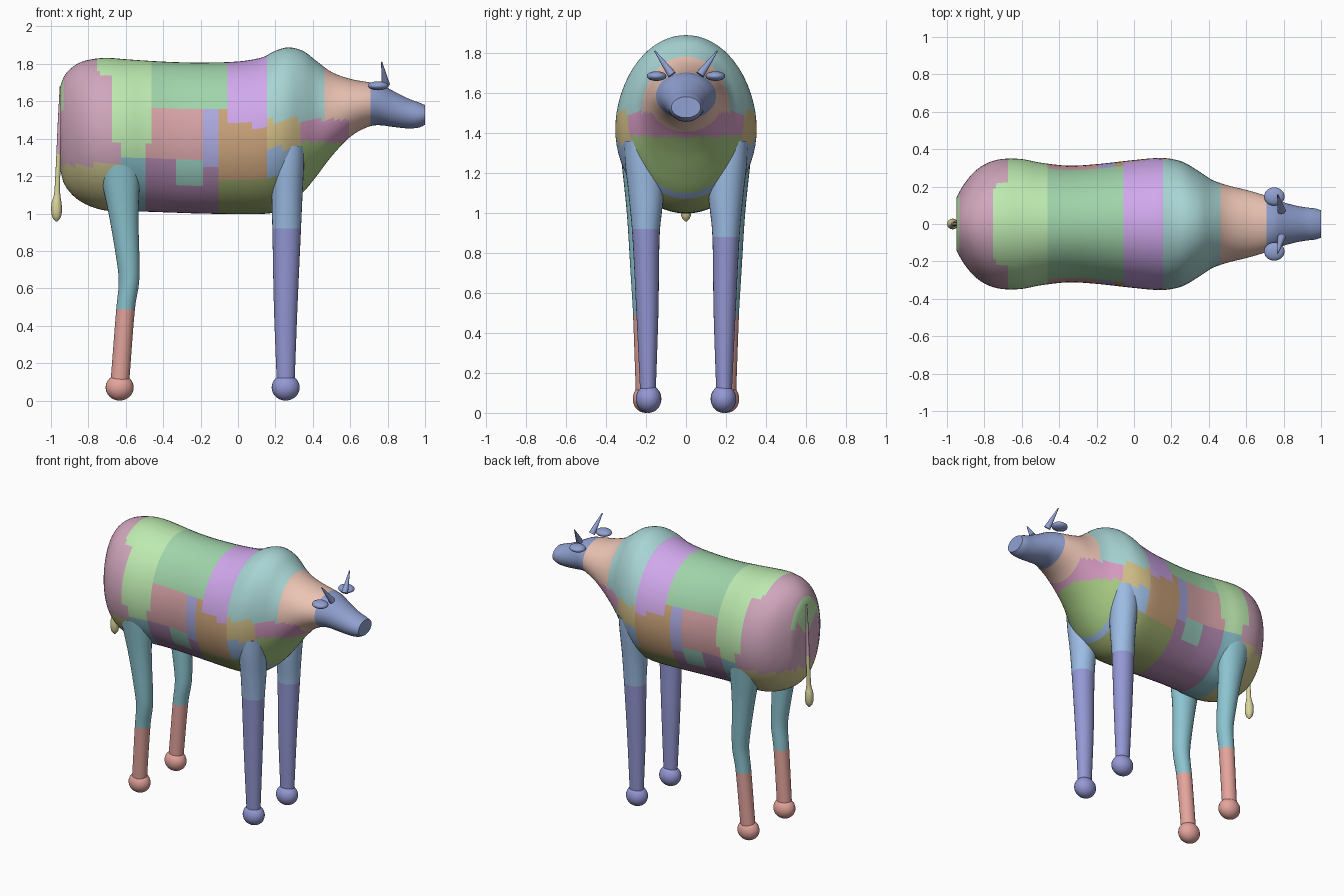
import bpy, bmesh, math
from mathutils import Vector, Matrix

if "Cube" in bpy.data.objects:
    bpy.data.objects.remove(bpy.data.objects["Cube"])

MATS = {}


def material(hexcol):
    if hexcol not in MATS:
        rgb = [int(hexcol[i:i + 2], 16) / 255 for i in (0, 2, 4)]
        m = bpy.data.materials.new("colour_" + hexcol)
        m.diffuse_color = [((c + 0.055) / 1.055) ** 2.4 for c in rgb] + [1]
        m.use_nodes = True
        m.node_tree.nodes["Principled BSDF"].inputs["Base Color"].default_value = m.diffuse_color
        MATS[hexcol] = m
    return MATS[hexcol]


def finish(bm, name, colour):
    """Turn a bmesh into a smooth object, painting each face by colour(centre)."""
    bmesh.ops.recalc_face_normals(bm, faces=bm.faces[:])
    me = bpy.data.meshes.new(name)
    slots = []
    for f in bm.faces:
        c = colour(f.calc_center_median())
        if c not in slots:
            slots.append(c)
            me.materials.append(material(c))
        f.material_index = slots.index(c)
    bm.to_mesh(me)
    bm.free()
    ob = bpy.data.objects.new(name, me)
    bpy.context.collection.objects.link(ob)
    bpy.ops.object.select_all(action='DESELECT')
    ob.select_set(True)
    bpy.context.view_layer.objects.active = ob
    bpy.ops.object.shade_smooth_by_angle(angle=math.radians(40))
    return ob


def loft(bm, rings):
    """Skin closed rings of points; cap both ends with fans."""
    vs = [[bm.verts.new(p) for p in r] for r in rings]
    n = len(vs[0])
    for a, b in zip(vs, vs[1:]):
        for i in range(n):
            j = (i + 1) % n
            bm.faces.new((a[i], a[j], b[j], b[i]))
    caps = [bm.faces.new(vs[0]), bm.faces.new(vs[-1])]
    bmesh.ops.poke(bm, faces=caps)


def sample(keys, t):
    """Smooth curve through rows (position, value, value, ...)."""
    i = 0
    while i < len(keys) - 2 and t > keys[i + 1][0]:
        i += 1
    a, b = keys[i], keys[i + 1]
    p, q = keys[max(i - 1, 0)], keys[min(i + 2, len(keys) - 1)]
    h = b[0] - a[0]
    u = (t - a[0]) / h
    out = []
    for k in range(1, len(a)):
        m0 = (b[k] - p[k]) / (b[0] - p[0]) * h
        m1 = (q[k] - a[k]) / (q[0] - a[0]) * h
        out.append((2*u**3 - 3*u**2 + 1) * a[k] + (u**3 - 2*u**2 + u) * m0
                   + (3*u**2 - 2*u**3) * b[k] + (u**3 - u**2) * m1)
    return out


def circle(n):
    return [(math.cos(2 * math.pi * i / n), math.sin(2 * math.pi * i / n)) for i in range(n)]


def ball(bm, centre, radii, rot=Matrix()):
    bmesh.ops.create_uvsphere(bm, u_segments=24, v_segments=16, radius=1,
                              matrix=Matrix.Translation(centre) @ rot @ Matrix.Diagonal((*radii, 1)))


# Body, neck and head: x, top, underside, half width
BODY = [(-.95, 1.68, 1.23, .14), (-.935, 1.725, 1.17, .17), (-.90, 1.77, 1.115, .225),
        (-.85, 1.805, 1.07, .283), (-.78, 1.825, 1.035, .328), (-.70, 1.832, 1.015, .348),
        (-.60, 1.825, 1.01, .347), (-.50, 1.818, 1.01, .328), (-.35, 1.81, 1.005, .312),
        (-.20, 1.807, 1.0, .32), (0, 1.813, .997, .342), (.13, 1.835, .998, .353),
        (.20, 1.87, 1.008, .348), (.27, 1.888, 1.045, .328), (.35, 1.868, 1.115, .28),
        (.42, 1.815, 1.20, .235), (.50, 1.757, 1.305, .207), (.60, 1.72, 1.41, .182),
        (.70, 1.702, 1.465, .153), (.76, 1.692, 1.472, .13), (.83, 1.655, 1.463, .107),
        (.91, 1.615, 1.455, .09), (.97, 1.593, 1.46, .083), (1.0, 1.58, 1.475, .073)]

# Painted areas: x range, z range, colour (first match wins)
AREAS = [(-1, -.94, 1.55, 2, 'b6e3a8'), (-1, -.62, 0, 1.26, 'cfc890'),
         (-1, -.75, 1.26, 2, 'd0a6bc'), (-1, -.67, 1.26, 1.75, 'd0a6bc'),
         (-1, -.62, 1.26, 1.38, 'd0a6bc'), (-.75, -.5, 1.3, 1.38, 'bdeab0'),
         (-.75, -.46, 1.38, 2, 'bdeab0'), (-.62, -.5, 0, 1.3, '8cc4d0'),
         (-.46, -.06, 1.55, 2, 'a0d4aa'), (-.5, -.18, 1.3, 1.55, 'd8a4a8'),
         (-.18, -.1, 1.26, 1.55, 'acaae0'), (-.34, -.18, 1.14, 1.3, '9cd0c0'),
         (-.5, -.1, 0, 1.3, 'b088b0'), (-.06, .16, 1.47, 2, 'd0a8ec'),
         (-.1, .16, 1.19, 1.55, 'cca47c'), (-.1, .3, 0, 1.19, 'a0b070'),
         (.16, .47, 1.5, 2, 'a8d4d4'), (.16, .34, 1.35, 1.5, 'd4c088'),
         (.16, .34, 0, 1.35, '9cbce4'), (.34, .6, 1.38, 1.5, 'd89cc4'),
         (.2, .62, 0, 1.38, 'a8cc84'), (.3, .715, 1.38, 2, 'ecc4b4')]
HEAD = '90a0d0'


def body_colour(c):
    for x0, x1, z0, z1, col in AREAS:
        if x0 <= c.x <= x1 and z0 <= c.z <= z1:
            return col
    return HEAD


bm = bmesh.new()
rings = []
for i in range(121):
    x = -.95 + 1.95 * i / 120
    top, low, w = sample(BODY, x)
    rings.append([(x, w * c, (top + low) / 2 + (top - low) / 2 * s) for c, s in circle(64)])
loft(bm, rings)
finish(bm, "body", body_colour)

# Legs with rounded hooves: z, x centre, y centre, x radius, y radius
LEGS = {
    "front_leg": ([(.08, .255, .19, .047, .038), (.5, .255, .193, .063, .055),
                   (.9, .26, .2, .076, .069), (1.1, .262, .2, .083, .088),
                   (1.25, .262, .215, .09, .09), (1.36, .265, .235, .088, .075)],
                  .9, '9cbce4', '9498d4'),
    "hind_leg": ([(.08, -.633, .205, .05, .045), (.5, -.6, .213, .05, .052),
                  (.62, -.584, .217, .054, .055), (.7, -.584, .22, .058, .057),
                  (1.0, -.612, .228, .08, .068), (1.26, -.635, .24, .115, .083)],
                 .5, '8cc4d0', 'e4a49c')}
for name, (keys, split, upper, lower) in LEGS.items():
    for side, tag in ((1, "left"), (-1, "right")):
        bm = bmesh.new()
        rings = []
        for i in range(33):
            z = keys[0][0] + (keys[-1][0] - keys[0][0]) * i / 32
            cx, cy, rx, ry = sample(keys, z)
            rings.append([(cx + rx * c, side * (cy + ry * s), z) for c, s in circle(28)])
        loft(bm, rings)
        ball(bm, (keys[0][1], side * (keys[0][2] - .003), .07), (.075, .064, .07))
        finish(bm, name + "_" + tag, lambda c: upper if c.z > split else lower)

# Tail with tuft: z, x centre, radius
TAIL = [(.957, -.97, .004), (.965, -.97, .014), (.985, -.97, .024), (1.02, -.97, .029),
        (1.06, -.97, .026), (1.1, -.967, .017), (1.16, -.965, .014), (1.3, -.96, .012),
        (1.5, -.953, .01), (1.68, -.945, .008)]
bm = bmesh.new()
rings = []
for i in range(49):
    z = TAIL[0][0] + (TAIL[-1][0] - TAIL[0][0]) * i / 48
    cx, r = sample(TAIL, z)
    rings.append([(cx + r * c, r * s, z) for c, s in circle(16)])
loft(bm, rings)
finish(bm, "tail", lambda c: 'd8d49c' if c.z < 1.32 else 'd0a6bc')

# Ears and horns
for side, tag in ((1, "left"), (-1, "right")):
    bm = bmesh.new()
    ball(bm, (.75, side * .147, 1.683), (.055, .049, .024))
    finish(bm, "ear_" + tag, lambda c: HEAD)
    base, tip = Vector((.79, side * .07, 1.69)), Vector((.768, side * .157, 1.81))
    axis = tip - base
    bm = bmesh.new()
    bmesh.ops.create_cone(bm, cap_ends=True, segments=20, radius1=.022, radius2=.003,
                          depth=axis.length,
                          matrix=Matrix.Translation((base + tip) / 2)
                          @ axis.to_track_quat('Z', 'Y').to_matrix().to_4x4())
    finish(bm, "horn_" + tag, lambda c: HEAD)
